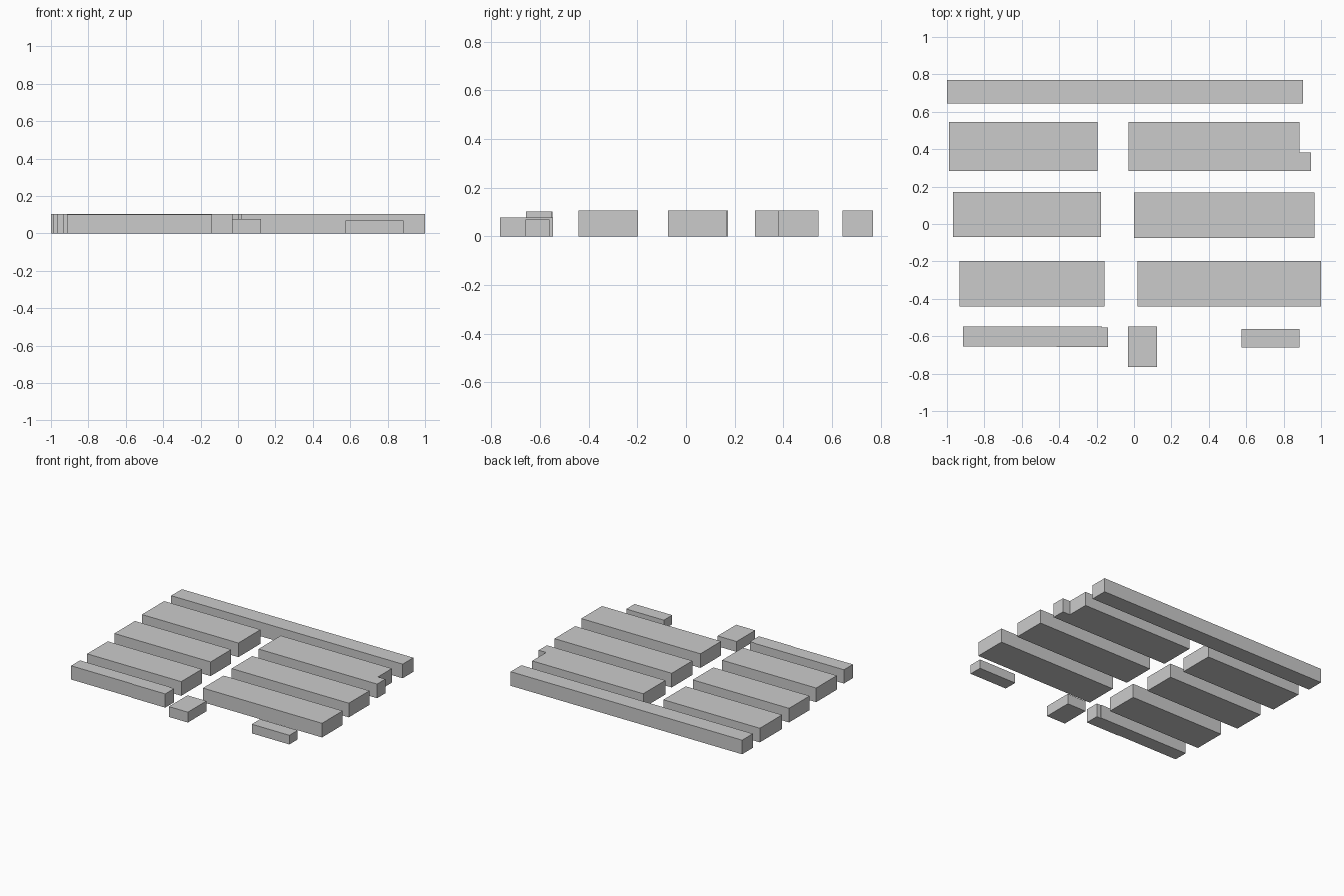
import bpy, bmesh

if "Cube" in bpy.data.objects:
    bpy.data.objects.remove(bpy.data.objects["Cube"])


def block(name, outline, height):
    """Extrude a footprint from the ground up to the given height."""
    bm = bmesh.new()
    face = bm.faces.new([bm.verts.new((x, y, 0)) for x, y in outline])
    top = bmesh.ops.extrude_face_region(bm, geom=[face])["geom"]
    for v in top:
        if isinstance(v, bmesh.types.BMVert):
            v.co.z = height
    bmesh.ops.recalc_face_normals(bm, faces=bm.faces)
    mesh = bpy.data.meshes.new(name)
    bm.to_mesh(mesh)
    bm.free()
    obj = bpy.data.objects.new(name, mesh)
    bpy.context.collection.objects.link(obj)
    return obj


def rect(x0, x1, y0, y1):
    return [(x0, y0), (x1, y0), (x1, y1), (x0, y1)]


H = 0.105

# Plain rectangular blocks: name, x range, y range, height
for name, x0, x1, y0, y1, h in [
    ("back_long_block", -1.0, 0.904, 0.643, 0.769, H),
    ("left_block_back", -0.989, -0.196, 0.284, 0.545, H),
    ("left_block_middle", -0.968, -0.176, -0.07, 0.172, H),
    ("right_block_middle", 0.0, 0.964, -0.075, 0.168, H),
    ("left_block_front", -0.932, -0.158, -0.441, -0.198, H),
    ("right_block_front", 0.02, 1.0, -0.441, -0.198, H),
    ("small_center_block", -0.033, 0.123, -0.765, -0.547, 0.077),
    ("small_right_block", 0.575, 0.884, -0.659, -0.561, 0.068),
]:
    block(name, rect(x0, x1, y0, y1), h)

# Block with a stepped right end
block("right_block_back", [(-0.03, 0.284), (0.945, 0.284), (0.945, 0.381),
                           (0.884, 0.381), (0.884, 0.545), (-0.03, 0.545)], H)

# Narrow front block with slight jogs in its long edges
block("left_narrow_block", [(-0.915, -0.654), (-0.415, -0.654), (-0.415, -0.658),
                            (-0.138, -0.658), (-0.138, -0.554), (-0.172, -0.554),
                            (-0.172, -0.549), (-0.915, -0.549)], 0.102)
